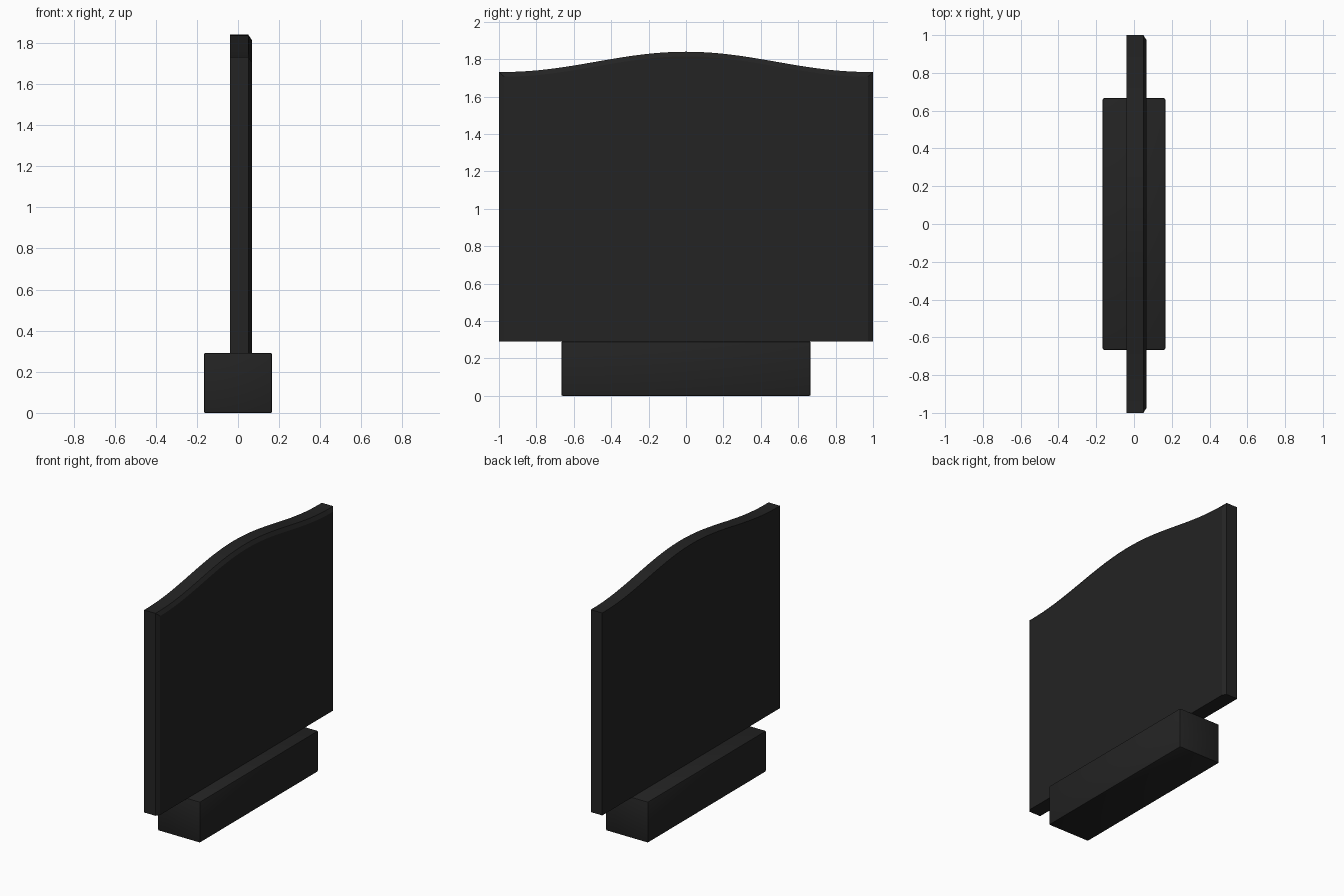
import bpy, bmesh, math

if "Cube" in bpy.data.objects:
    bpy.data.objects.remove(bpy.data.objects["Cube"])

mat = bpy.data.materials.new("charcoal black")
mat.diffuse_color = (0.017, 0.017, 0.017, 1)
mat.use_nodes = True
mat.node_tree.nodes["Principled BSDF"].inputs["Base Color"].default_value = mat.diffuse_color


def finish(name, bm, angle):
    bmesh.ops.recalc_face_normals(bm, faces=bm.faces)
    me = bpy.data.meshes.new(name)
    bm.to_mesh(me)
    bm.free()
    me.materials.append(mat)
    ob = bpy.data.objects.new(name, me)
    bpy.context.collection.objects.link(ob)
    bpy.ops.object.select_all(action='DESELECT')
    ob.select_set(True)
    bpy.context.view_layer.objects.active = ob
    bpy.ops.object.shade_smooth_by_angle(angle=math.radians(angle))
    return ob


# Panel: wavy-topped outline, with the +x face chamfered at sides and top
BOTTOM, STEPS = 0.29, 48


def outline(bm, x, inset):
    pts = [(-1 + inset, BOTTOM), (1 - inset, BOTTOM)]
    for i in range(STEPS + 1):
        y = (1 - 2 * i / STEPS) * (1 - inset)
        t = min(abs(y) / 0.97, 1)
        z = 1.732 + 0.108 * (0.5 + 0.5 * math.cos(math.pi * t)) - inset * 0.9
        pts.append((y, z))
    return [bm.verts.new((x, y, z)) for y, z in pts]


bm = bmesh.new()
rings = [outline(bm, -0.04, 0), outline(bm, 0.05, 0), outline(bm, 0.067, 0.028)]
for a, b in zip(rings, rings[1:]):
    n = len(a)
    for i in range(n):
        j = (i + 1) % n
        bm.faces.new((a[i], a[j], b[j], b[i]))
bm.faces.new(rings[0])
bm.faces.new(rings[-1])
finish("panel", bm, 20)

# Base block with slightly eased edges
bm = bmesh.new()
bmesh.ops.create_cube(bm, size=1)
for v in bm.verts:
    v.co = (v.co.x * 0.332, v.co.y * 1.332, (v.co.z + 0.5) * 0.291)
bmesh.ops.bevel(bm, geom=bm.edges[:], offset=0.007, segments=2, affect='EDGES', profile=0.5)
finish("base", bm, 40)
